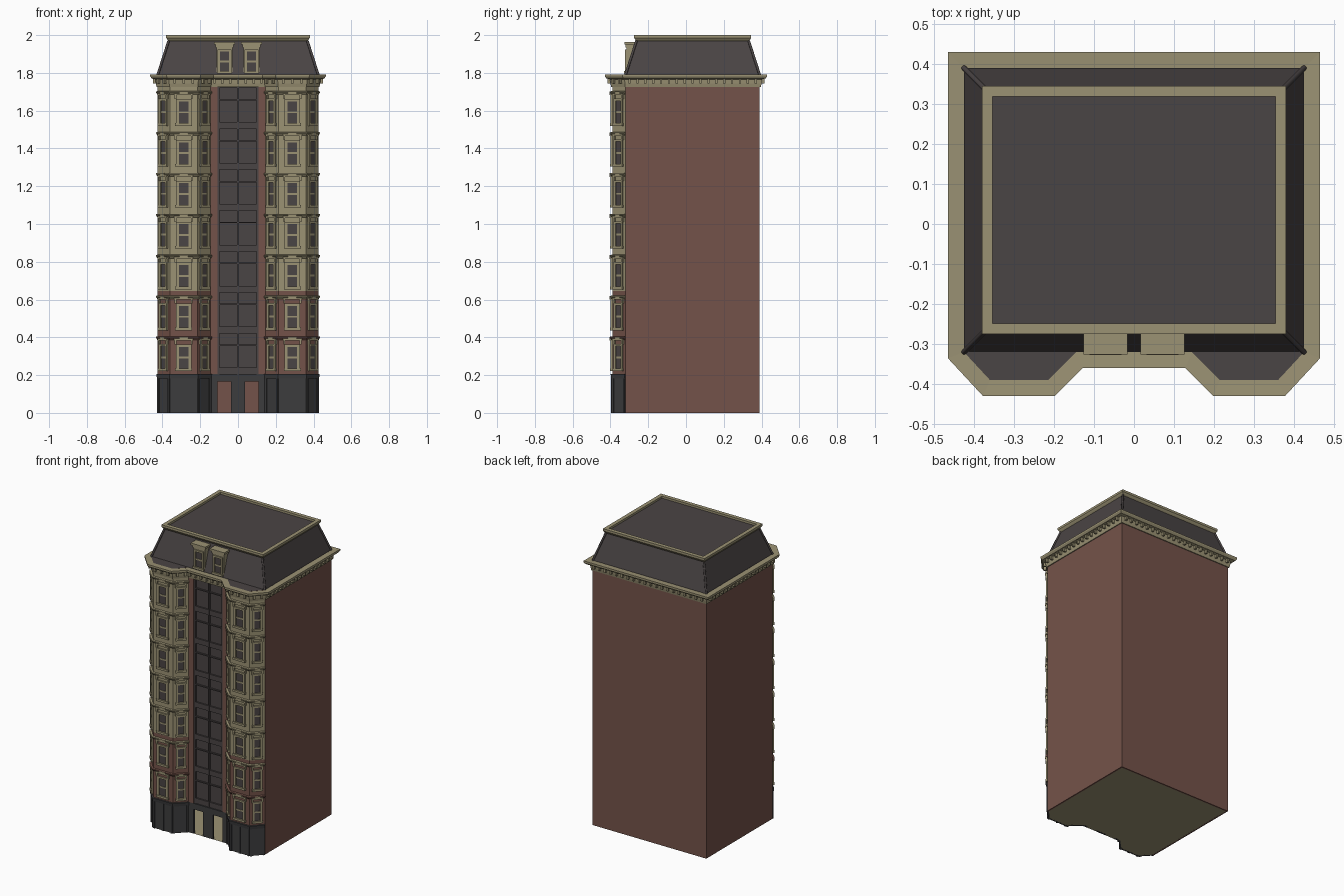
import bpy, bmesh
from mathutils import Vector

if "Cube" in bpy.data.objects:
    bpy.data.objects.remove(bpy.data.objects["Cube"])


def material(name, r, g, b):
    m = bpy.data.materials.new(name)
    m.diffuse_color = (r, g, b, 1)
    m.use_nodes = True
    m.node_tree.nodes["Principled BSDF"].inputs["Base Color"].default_value = m.diffuse_color
    return m


CREAM = material("cream stone", 0.33, 0.29, 0.175)
BRICK = material("red brick", 0.175, 0.086, 0.067)
DARK = material("slate grey", 0.068, 0.058, 0.058)
COAL = material("charcoal stone", 0.046, 0.046, 0.048)

parts = {}


def part(name, mat):
    if name not in parts:
        parts[name] = (bmesh.new(), mat)
    return parts[name][0]


def normal(p, q):
    d = (q - p).normalized()
    return Vector((d.y, -d.x))


def offset(pts, d, closed):
    """Mitred offset of an outline, outward positive."""
    out, n = [], len(pts)
    for i, p in enumerate(pts):
        ns = []
        if closed or i > 0:
            ns.append(normal(pts[i - 1], p))
        if closed or i < n - 1:
            ns.append(normal(p, pts[(i + 1) % n]))
        a, b = ns[0], ns[-1]
        out.append(p + (a + b) * d / (1 + a.dot(b)))
    return out


def sweep(name, mat, pts, profile, closed=True):
    """Sweep a closed (offset, z) profile along an outline."""
    bm = part(name, mat)
    rings = [[bm.verts.new((p.x, p.y, z)) for p in offset(pts, d, closed)] for d, z in profile]
    n, k = len(pts), len(profile)
    for j in range(k):
        a, b = rings[j], rings[(j + 1) % k]
        for i in range(n if closed else n - 1):
            m = (i + 1) % n
            bm.faces.new((a[i], a[m], b[m], b[i]))
    if not closed:
        bm.faces.new([r[0] for r in rings])
        bm.faces.new([r[-1] for r in rings])


def cap(name, mat, pts, z, flip=False):
    bm = part(name, mat)
    bm.faces.new([bm.verts.new((p.x, p.y, z)) for p in (pts[::-1] if flip else pts)])


def block(name, mat, seg, u0, u1, z0, z1, d0, d1):
    """Box on a wall: u measured from the wall's middle, d outward."""
    p, q = seg
    n, t, mid = normal(p, q), (q - p).normalized(), (p + q) / 2
    bm = part(name, mat)
    v = []
    for z in (z0, z1):
        for u, d in ((u0, d0), (u1, d0), (u1, d1), (u0, d1)):
            c = mid + t * u + n * d
            v.append(bm.verts.new((c.x, c.y, z)))
    for f in ((0, 1, 2, 3), (4, 5, 6, 7), (0, 1, 5, 4), (1, 2, 6, 5), (2, 3, 7, 6), (3, 0, 4, 7)):
        bm.faces.new([v[i] for i in f])


def window(seg, u, z0, z1, w, jamb, d=0.0, name="window"):
    """Sash window with surround, meeting rail and sill."""
    h = w / 2
    block(name + "_panes", DARK, seg, u - h, u + h, z0, z1, d - 0.002, d + 0.002)
    fr = name + "_frames"
    for s in (-1, 1):
        a, b = sorted((u + s * h, u + s * (h + jamb)))
        block(fr, CREAM, seg, a, b, z0 - 0.008, z1 + 0.012, d - 0.002, d + 0.009)
    block(fr, CREAM, seg, u - h, u + h, z1, z1 + 0.012, d - 0.002, d + 0.009)
    zm = (z0 + z1) / 2
    block(fr, CREAM, seg, u - h, u + h, zm - 0.005, zm + 0.005, d - 0.002, d + 0.005)
    block(fr, CREAM, seg, u - h - jamb - 0.003, u + h + jamb + 0.003, z0 - 0.014, z0, d - 0.002, d + 0.013)


# building outline, mirrored about x = 0
half = [Vector(c) for c in ((0.145, -0.32), (0.215, -0.39), (0.36, -0.39), (0.425, -0.32), (0.425, 0.39))]
mirror = [Vector((-p.x, p.y)) for p in reversed(half)]
outline = mirror + half      # starts at back left, runs along the front
rect = [outline[0], outline[1], half[3], half[4]]
segs = [(outline[i], outline[(i + 1) % 10]) for i in range(10)]
BASE, SPLIT, TOP = 0.205, 0.645, 1.75
FLOOR = 0.2165

# side and back walls, ground slab
for s in (segs[0], segs[8], segs[9]):
    L = (s[1] - s[0]).length / 2
    block("party_walls", BRICK, s, -L, L, 0, TOP, -0.01, 0)
cap("ground_slab", CREAM, outline, 0.0005, True)

# bay walls with windows and shopfront base
for i in (1, 2, 3, 5, 6, 7):
    s = segs[i]
    L = (s[1] - s[0]).length / 2
    wide = i in (2, 6)
    block("bay_base", COAL, s, -L, L, 0, BASE, -0.01, 0)
    block("bay_brick", BRICK, s, -L, L, BASE, SPLIT, -0.01, 0)
    block("bay_stone", CREAM, s, -L, L, SPLIT, TOP, -0.01, 0)
    for u in ((-L + 0.007, 0, L - 0.007) if wide else (-L + 0.007, L - 0.007)):
        block("base_piers", COAL, s, u - 0.006, u + 0.006, 0, 0.185, -0.002, 0.006)
    for k in range(7):
        z = 0.235 + FLOOR * k
        if wide:
            window(s, 0, z, z + 0.115, 0.05, 0.017)
        else:
            window(s, 0, z, z + 0.118, 0.036, 0.013)
        # hood on two small brackets over each window
        w = 0.05 if wide else 0.036
        block("window_hoods", CREAM, s, -w, w, z + 0.148, z + 0.158, -0.002, 0.014)
        block("window_hoods", CREAM, s, -w * 0.45, w * 0.45, z + 0.158, z + 0.168, -0.002, 0.014)
        for e in (-1, 1):
            c = e * w * 0.85
            block("window_hoods", CREAM, s, c - 0.005, c + 0.005, z + 0.127, z + 0.15, -0.002, 0.011)

# string courses around both bays
for bay in (outline[1:5], outline[5:9]):
    sweep("base_courses", COAL, bay, [(-0.002, 0.183), (0.006, 0.183), (0.009, 0.205), (-0.002, 0.207)], False)
    for k in range(7):
        z = 0.393 + FLOOR * k
        m = BRICK if k == 0 else CREAM
        sweep("string_courses_brick" if k == 0 else "string_courses", m, bay,
              [(-0.002, z - 0.008), (0.004, z - 0.006), (0.012, z + 0.004), (0.012, z + 0.01), (-0.002, z + 0.012)], False)

# middle wall: brick strips, door openings, tall glazing
mid = segs[4]
E, G = 0.145, 0.108
for a, b in ((-E, -G), (G, E)):
    block("middle_brick", BRICK, mid, a, b, BASE, TOP, -0.02, 0)
for a, b in ((-E, -G), (-0.037, 0.037), (G, E)):
    block("entrance_base", COAL, mid, a, b, 0, 0.165, -0.012, 0)
block("entrance_base", COAL, mid, -E, E, 0.165, BASE, -0.012, 0)
block("tall_glazing", DARK, mid, -G, G, BASE, TOP, -0.024, -0.018)
for u in (-G + 0.005, 0, G - 0.005):
    block("glazing_mullions", DARK, mid, u - 0.005, u + 0.005, BASE, TOP, -0.02, -0.004)
for k in range(8):
    z = 0.205 + FLOOR * k
    block("glazing_spandrels", DARK, mid, -G, G, z, min(z + 0.035, TOP), -0.02, -0.008)
    if k < 7:
        block("glazing_spandrels", DARK, mid, -G, G, z + 0.15, z + 0.157, -0.02, -0.008)

# main cornice with dentils
sweep("main_cornice", CREAM, outline,
      [(-0.01, 1.725), (0.006, 1.725), (0.01, 1.745), (0.012, 1.766), (0.032, 1.77),
       (0.04, 1.782), (0.04, 1.792), (0.0, 1.79), (-0.01, 1.785)])
for s in segs:
    L = (s[1] - s[0]).length
    n = max(2, round(L / 0.042))
    for j in range(n):
        u = (j + 0.5) * L / n - L / 2
        block("cornice_dentils", CREAM, s, u - 0.006, u + 0.006, 1.745, 1.77, 0.005, 0.026)
cap("bay_roofs", DARK, outline, 1.7905)

# mansard roof, flat top and curb
sweep("mansard_roof", DARK, rect, [(0, 1.785), (-0.06, 1.975), (-0.08, 1.975), (-0.08, 1.785)])
cap("flat_roof", DARK, offset(rect, -0.065, True), 1.986)
sweep("roof_curb", CREAM, rect,
      [(-0.06, 1.966), (-0.052, 1.975), (-0.045, 1.985), (-0.045, 2.0), (-0.071, 2.0), (-0.071, 1.966)])

# hip rolls on the mansard corners
curve = bpy.data.curves.new("hip_rolls", 'CURVE')
curve.dimensions = '3D'
curve.bevel_depth = 0.007
curve.bevel_resolution = 1
curve.use_fill_caps = True
for a, b in zip(rect, offset(rect, -0.058, True)):
    sp = curve.splines.new('POLY')
    sp.points.add(1)
    sp.points[0].co = (a.x, a.y, 1.79, 1)
    sp.points[1].co = (b.x, b.y, 1.97, 1)
curve.materials.append(DARK)
bpy.context.collection.objects.link(bpy.data.objects.new("hip_rolls", curve))

# pair of dormers
for c in (-0.071, 0.071):
    block("dormer_bodies", CREAM, mid, c - 0.043, c + 0.043, 1.79, 1.94, -0.06, -0.006)
    block("dormer_hoods", CREAM, mid, c - 0.047, c + 0.047, 1.935, 1.95, -0.06, 0.0)
    block("dormer_hoods", CREAM, mid, c - 0.055, c + 0.055, 1.95, 1.964, -0.05, 0.006)
    window(mid, c, 1.81, 1.912, 0.046, 0.014, -0.006, "dormer_window")

# turn the collected parts into objects
for name, (bm, mat) in parts.items():
    if name not in ("ground_slab", "bay_roofs", "flat_roof"):
        bmesh.ops.recalc_face_normals(bm, faces=bm.faces[:])
    me = bpy.data.meshes.new(name)
    bm.to_mesh(me)
    bm.free()
    me.materials.append(mat)
    bpy.context.collection.objects.link(bpy.data.objects.new(name, me))
